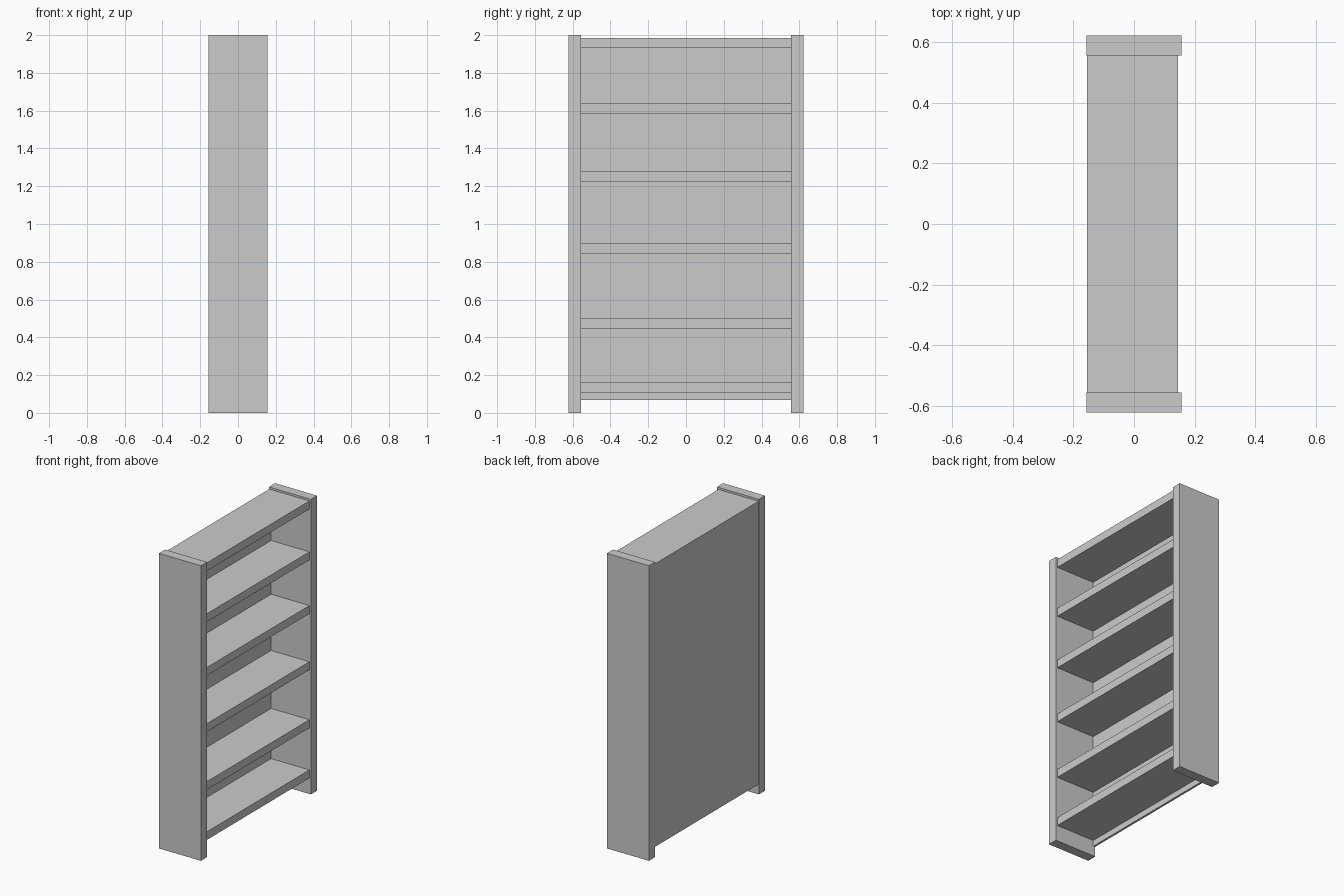
import bpy

if "Cube" in bpy.data.objects:
    bpy.data.objects.remove(bpy.data.objects["Cube"])


def box(name, x, y, z):
    """Axis-aligned box from (min, max) ranges."""
    bpy.ops.mesh.primitive_cube_add(
        size=1, location=[(a + b) / 2 for a, b in (x, y, z)])
    ob = bpy.context.object
    ob.name = name
    ob.scale = [b - a for a, b in (x, y, z)]
    bpy.ops.object.transform_apply(location=False, rotation=False, scale=True)
    return ob


DEPTH = 0.157    # half depth of the side panels
OUTER = 0.622    # half width overall
INNER = 0.556    # half width between side panels
BACK = -0.141    # inner face of the back board

# Upright side panels
box("side_panel_left", (-DEPTH, DEPTH), (-OUTER, -INNER), (0, 2))
box("side_panel_right", (-DEPTH, DEPTH), (INNER, OUTER), (0, 2))

# Thin back board, slightly recessed
box("back_board", (-0.155, BACK), (-INNER, INNER), (0.068, 1.986))

# Shelves, from bottom to top
for i, top in enumerate((0.163, 0.503, 0.896, 1.277, 1.641, 1.986)):
    box(f"shelf_{i + 1}", (BACK, 0.146), (-INNER, INNER), (top - 0.055, top))
